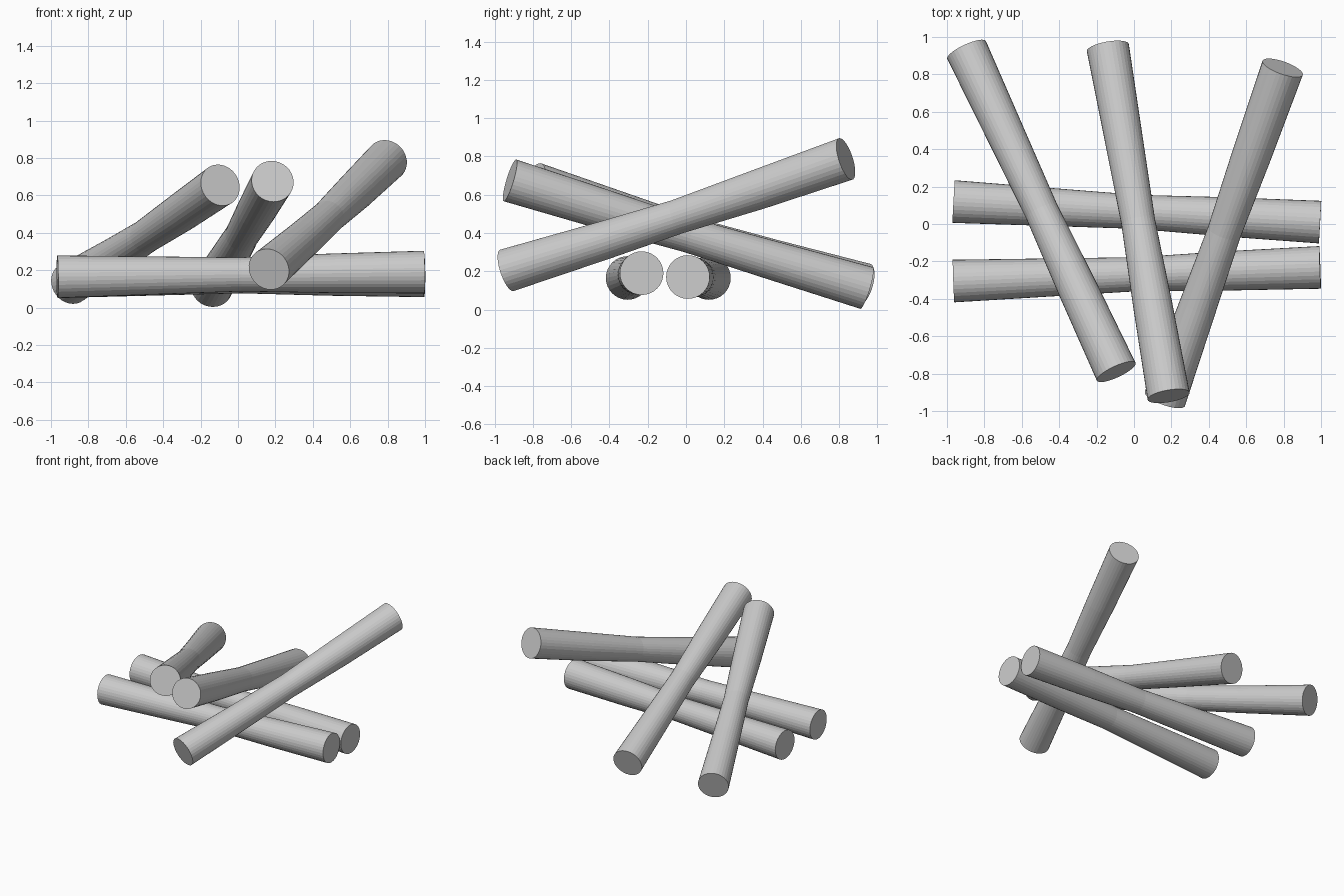
import bpy, bmesh, math
from mathutils import Vector

if "Cube" in bpy.data.objects:
    bpy.data.objects.remove(bpy.data.objects["Cube"])

SIDES = 32
# (position along the log, radius): ends thick, waist thin
PROFILE = [(0.0, 0.114), (0.28, 0.101), (0.5, 0.091), (0.74, 0.105), (1.0, 0.114)]


def log(name, start, end, sag=0.0):
    """Waisted, capped log from start to end, with a slight downward sag."""
    a, b = Vector(start), Vector(end)
    axis = (b - a).normalized()
    side = axis.cross(Vector((0, 0, 1))).normalized()
    up = side.cross(axis)
    bm = bmesh.new()
    rings = []
    for t, r in PROFILE:
        c = a.lerp(b, t) - up * sag * math.sin(math.pi * t)
        ring = []
        for i in range(SIDES):
            ang = 2 * math.pi * i / SIDES
            ring.append(bm.verts.new(c + side * r * math.cos(ang) + up * r * math.sin(ang)))
        rings.append(ring)
    for lo, hi in zip(rings, rings[1:]):
        for i in range(SIDES):
            j = (i + 1) % SIDES
            bm.faces.new((lo[i], lo[j], hi[j], hi[i]))
    bm.faces.new(rings[0])
    bm.faces.new(rings[-1])
    bmesh.ops.recalc_face_normals(bm, faces=bm.faces)
    mesh = bpy.data.meshes.new(name)
    bm.to_mesh(mesh)
    bm.free()
    obj = bpy.data.objects.new(name, mesh)
    bpy.context.collection.objects.link(obj)
    return obj


# two logs lying on the ground
log("ground_log_back", (-0.965, 0.12, 0.165), (0.995, 0.01, 0.17))
log("ground_log_front", (-0.965, -0.305, 0.165), (0.995, -0.232, 0.19))

# three logs leaning across them
log("leaning_log_left", (-0.895, 0.93, 0.13), (-0.095, -0.79, 0.655), 0.012)
log("leaning_log_middle", (-0.14, 0.943, 0.113), (0.185, -0.92, 0.675), 0.005)
log("leaning_log_right", (0.165, -0.935, 0.205), (0.795, 0.835, 0.787), 0.012)
